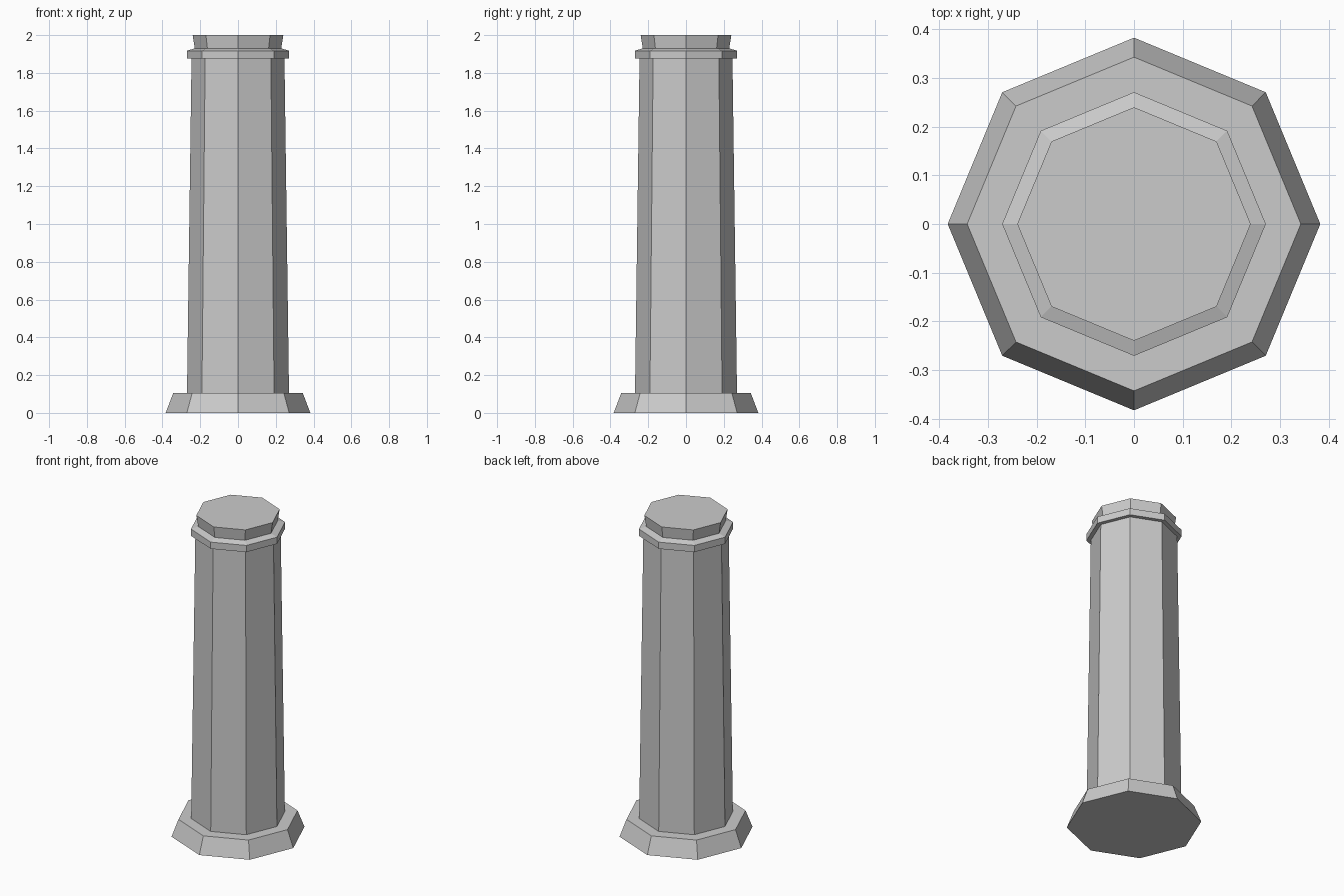
import bpy
import bmesh
from math import cos, sin, pi

SIDES = 8

cube = bpy.data.objects.get("Cube")
if cube:
    bpy.data.objects.remove(cube, do_unlink=True)

stone = bpy.data.materials.new("grey_stone")
stone.use_nodes = True
grey = (0.60, 0.60, 0.60, 1.0)
stone.diffuse_color = grey
stone.node_tree.nodes["Principled BSDF"].inputs["Base Color"].default_value = grey


def octagonal_part(name, profile):
    """Closed flat-sided solid from (radius, height) pairs, corners on the axes."""
    bm = bmesh.new()
    rings = [[bm.verts.new((r * cos(2 * pi * i / SIDES), r * sin(2 * pi * i / SIDES), z))
              for i in range(SIDES)] for r, z in profile]
    for low, high in zip(rings, rings[1:]):
        for i in range(SIDES):
            j = (i + 1) % SIDES
            bm.faces.new((low[i], low[j], high[j], high[i]))
    bm.faces.new(rings[0][::-1])
    bm.faces.new(rings[-1])
    mesh = bpy.data.meshes.new(name)
    bm.to_mesh(mesh)
    bm.free()
    mesh.materials.append(stone)
    obj = bpy.data.objects.new(name, mesh)
    bpy.context.collection.objects.link(obj)
    return obj


# Flared foot, tapering shaft, chamfered collar and outward-leaning cap
octagonal_part("base", [(0.383, 0), (0.343, 0.105)])
octagonal_part("shaft", [(0.27, 0.105), (0.246, 1.875)])
octagonal_part("collar", [(0.271, 1.875), (0.271, 1.917), (0.229, 1.93)])
octagonal_part("cap", [(0.229, 1.93), (0.24, 2.0)])
